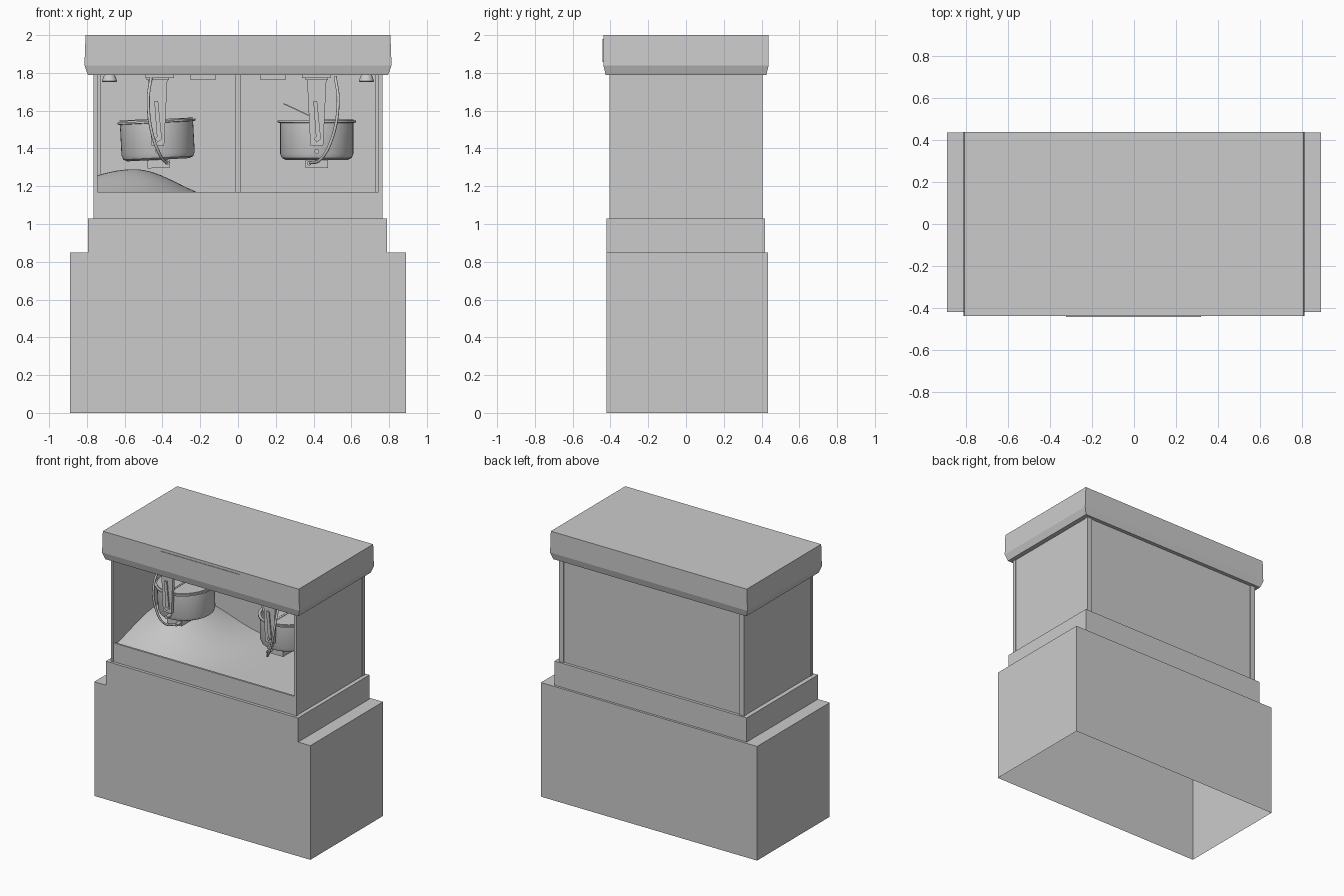
import bpy, bmesh, math
from mathutils import Matrix, Vector

if "Cube" in bpy.data.objects:
    bpy.data.objects.remove(bpy.data.objects["Cube"])


def finish(name, bm, smooth=False):
    me = bpy.data.meshes.new(name)
    bmesh.ops.recalc_face_normals(bm, faces=bm.faces[:])
    bm.to_mesh(me)
    bm.free()
    ob = bpy.data.objects.new(name, me)
    bpy.context.collection.objects.link(ob)
    if smooth:
        bpy.ops.object.select_all(action='DESELECT')
        ob.select_set(True)
        bpy.context.view_layer.objects.active = ob
        bpy.ops.object.shade_smooth_by_angle(angle=math.radians(35))
    return ob


def box(name, x0, x1, y0, y1, z0, z1, open_bottom=False):
    bm = bmesh.new()
    bmesh.ops.create_cube(bm, size=1)
    for v in bm.verts:
        v.co = Vector(((x0 + x1) / 2 + v.co.x * (x1 - x0),
                       (y0 + y1) / 2 + v.co.y * (y1 - y0),
                       (z0 + z1) / 2 + v.co.z * (z1 - z0)))
    if open_bottom:
        low = [f for f in bm.faces if all(abs(v.co.z - z0) < 1e-5 for v in f.verts)]
        bmesh.ops.delete(bm, geom=low, context='FACES_ONLY')
    return finish(name, bm)


def lathe(name, profile, origin, segs=40):
    bm = bmesh.new()
    vs = [bm.verts.new((r, 0, z)) for r, z in profile]
    es = [bm.edges.new(p) for p in zip(vs, vs[1:])]
    bmesh.ops.spin(bm, geom=vs + es, cent=(0, 0, 0), axis=(0, 0, 1),
                   angle=2 * math.pi, steps=segs)
    bmesh.ops.remove_doubles(bm, verts=bm.verts[:], dist=1e-5)
    bmesh.ops.translate(bm, verts=bm.verts[:], vec=origin)
    return finish(name, bm, True)


def prism(name, pts, y0, y1):
    """Outline in x,z pushed along y."""
    bm = bmesh.new()
    f = bm.faces.new([bm.verts.new((x, y0, z)) for x, z in pts])
    r = bmesh.ops.extrude_face_region(bm, geom=[f])
    bmesh.ops.translate(bm, vec=(0, y1 - y0, 0),
                        verts=[v for v in r['geom'] if isinstance(v, bmesh.types.BMVert)])
    return finish(name, bm)


def tube(name, pts, radius):
    cu = bpy.data.curves.new(name, 'CURVE')
    cu.dimensions = '3D'
    cu.bevel_depth = radius
    cu.bevel_resolution = 2
    cu.use_fill_caps = True
    sp = cu.splines.new('BEZIER')
    sp.bezier_points.add(len(pts) - 1)
    for b, p in zip(sp.bezier_points, pts):
        b.co = p
        b.handle_left_type = b.handle_right_type = 'AUTO'
    ob = bpy.data.objects.new(name, cu)
    bpy.context.collection.objects.link(ob)
    return ob


def bolt(name, x, y, z, r, depth):
    bm = bmesh.new()
    bmesh.ops.create_cone(bm, cap_ends=True, segments=16, radius1=r, radius2=r, depth=depth,
                          matrix=Matrix.Translation((x, y, z)) @ Matrix.Rotation(math.pi / 2, 4, 'X'))
    return finish(name, bm, True)


# base cabinet (open underneath) and step
box("base_cabinet", -.89, .89, -.42, .435, 0, .85, True)
box("counter_step", -.793, .79, -.422, .418, .85, 1.03)

# display case: sides, back, corner posts, front lip, floor
for s, side in ((-1, "left"), (1, "right")):
    box(side + "_panel", s * .76, s * .748, -.40, .385, 1.03, 1.80)
    box(side + "_rear_post", s * .763, s * .725, .375, .405, 1.03, 1.80)
    box(side + "_front_post", s * .764, s * .745, -.404, -.38, 1.03, 1.80)
box("back_panel", -.73, .73, .385, .397, 1.03, 1.80)
box("back_door_stile", -.014, .012, .372, .386, 1.03, 1.80)
box("front_lip", -.75, .75, -.40, -.385, 1.03, 1.17)
box("case_floor", -.75, .75, -.39, .39, 1.03, 1.05)

# popcorn heap, highest on the left
bm = bmesh.new()
bmesh.ops.create_grid(bm, x_segments=48, y_segments=28, size=1)
for v in bm.verts:
    x, y = v.co.x * .747, v.co.y * .385
    wide = .45 if x < -.55 else .33
    v.co = (x, y, 1.10 + .19 * math.exp(-((x + .55) / wide) ** 2 - ((y - .12) / .45) ** 2))
finish("popcorn_heap", bm, True)

# roof with tucked-in lower edge
bm = bmesh.new()
rings = []
for hx, hy, z in ((.795, .425, 1.79), (.813, .438, 1.84), (.807, .438, 2.0)):
    rings.append([bm.verts.new((a * hx, b * hy, z))
                  for a, b in ((-1, -1), (1, -1), (1, 1), (-1, 1))])
for lo, hi in zip(rings, rings[1:]):
    for i in range(4):
        j = (i + 1) % 4
        bm.faces.new((lo[i], lo[j], hi[j], hi[i]))
bm.faces.new(rings[0])
bm.faces.new(rings[-1])
finish("roof", bm)
box("sign_panel", -.325, .32, -.442, -.43, 1.858, 1.98)

# ceiling fittings and lamps
for s in (-1, 1):
    box("kettle_mount", s * .415 - .075, s * .415 + .075, -.26, .26, 1.772, 1.80)
    box("ceiling_switch", s * .185 - .068, s * .185 + .068, -.1, .1, 1.764, 1.80)
    for y in (-.2, .2):
        lathe("lamp", [(0, 1.752), (.036, 1.752), (.04, 1.757), (.03, 1.785), (.024, 1.795)],
              (s * .68, y, 0), 24)


def half_lid(name, cx, side, z, angle):
    """Half disc hinged along the kettle's middle."""
    bm = bmesh.new()
    n = 20
    pts = [(side * .195 * math.sin(math.pi * i / n), .195 * math.cos(math.pi * i / n), 0)
           for i in range(n + 1)]
    f = bm.faces.new([bm.verts.new(p) for p in pts])
    r = bmesh.ops.extrude_face_region(bm, geom=[f])
    bmesh.ops.translate(bm, vec=(0, 0, .006),
                        verts=[v for v in r['geom'] if isinstance(v, bmesh.types.BMVert)])
    bmesh.ops.transform(bm, verts=bm.verts[:], matrix=Matrix.Translation((cx, 0, z))
                        @ Matrix.Rotation(side * -angle, 4, 'Y'))
    return finish(name, bm)


def kettle(side, cx, tilt, lift):
    parts = [
        # pot with rolled rim
        lathe(side + "_kettle", [(0, 1.34), (.165, 1.34), (.185, 1.35), (.194, 1.372), (.194, 1.535),
                                 (.207, 1.537), (.207, 1.547), (.188, 1.547), (.186, 1.375),
                                 (.16, 1.352), (0, 1.352)], (cx, 0, 0), 48),
        half_lid(side + "_lid_right", cx, 1, 1.548, 0),
        half_lid(side + "_lid_left", cx, -1, 1.552, lift),
        # heater plate below
        box(side + "_heater_plate", cx - .06, cx + .06, -.15, .15, 1.297, 1.34),
        bolt(side + "_cable_plug", cx + (.045 if cx < 0 else -.04), -.17, 1.322, .012, .05),
        # lid hinge rod and stirrer shaft
        tube(side + "_hinge_rod", [(cx, -.2, 1.556), (cx, .2, 1.556)], .006),
    ]
    m = (Matrix.Translation((cx, 0, 1.41)) @ Matrix.Rotation(tilt, 4, 'Y')
         @ Matrix.Translation((-cx, 0, -1.41)))
    for p in parts:
        p.matrix_world = m
    # tapered hanger arms front and back, with latch strip and bolts
    for s in (-1, 1):
        y = s * .215
        prism(side + "_hanger_arm", [(cx - .052, 1.785), (cx + .052, 1.785), (cx + .034, 1.415),
                                     (cx - .034, 1.415)], y - .012, y + .012)
        box(side + "_hanger_foot", cx - .06, cx + .06, y - .03, y + .03, 1.762, 1.785)
        prism(side + "_latch_strip", [(cx - .018, 1.65), (cx + .002, 1.65), (cx + .022, 1.45),
                                      (cx - .002, 1.43)], y + s * .01, y + s * .022)
        for z in (1.45, 1.385):
            bolt(side + "_pivot_bolt", cx, s * .21, z, .012, .06)


kettle("left", -.425, math.radians(-3), 0)
kettle("right", .417, 0, math.radians(25))

# power cables looping from ceiling to heater plates
tube("left_cable", [(-.46, -.24, 1.78), (-.475, -.31, 1.65), (-.455, -.32, 1.48),
                    (-.41, -.28, 1.36), (-.376, -.18, 1.322)], .008)
tube("right_cable", [(.515, -.24, 1.78), (.53, -.31, 1.65), (.50, -.32, 1.46),
                     (.44, -.28, 1.345), (.377, -.18, 1.322)], .008)
